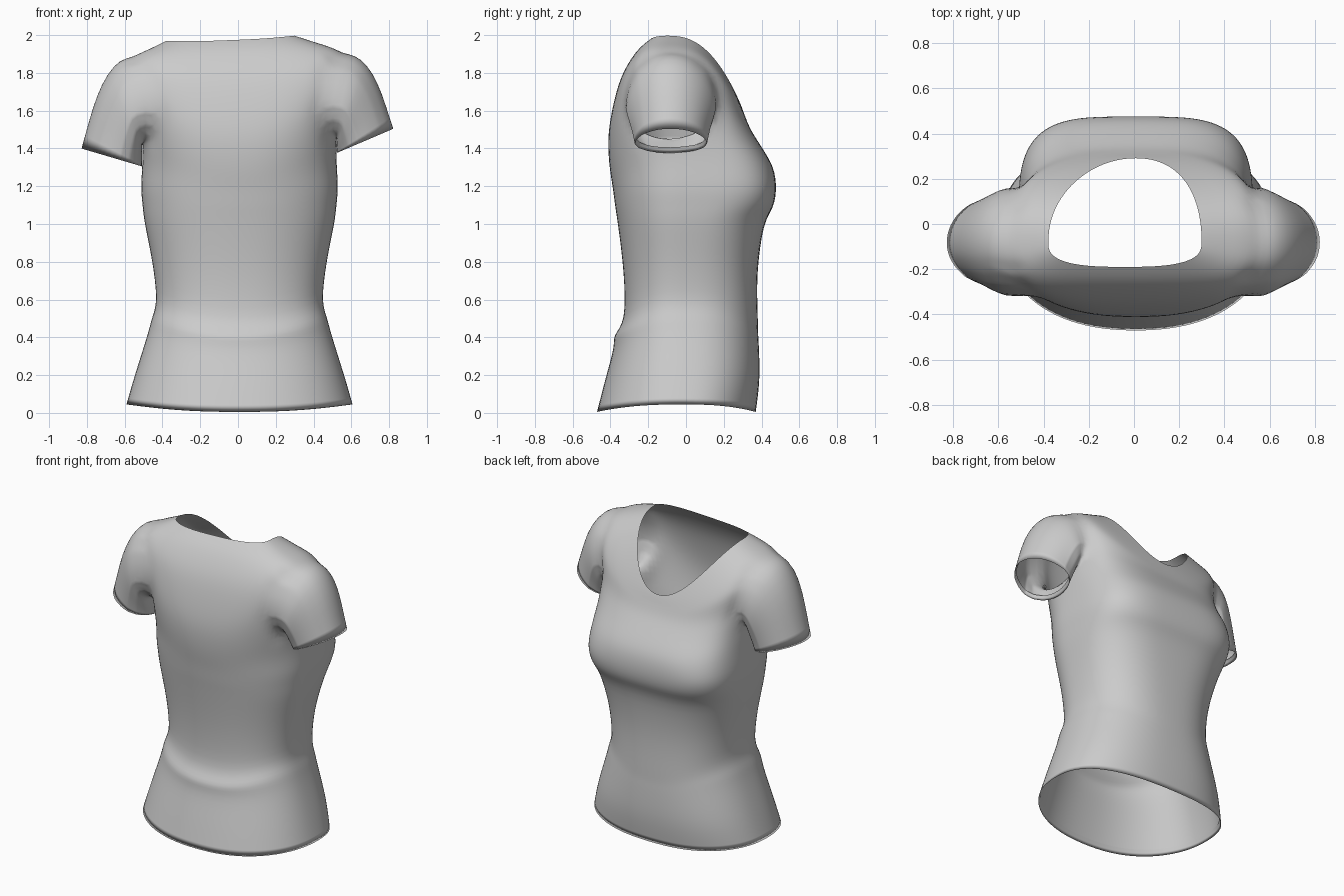
import bpy, bmesh
from math import sin, cos, pi, atan2

cube = bpy.data.objects.get("Cube")
if cube:
    bpy.data.objects.remove(cube)

COLS = 48

# Body sections: half width, back, front, front squareness, side height, dip
BODY = [
    (.6, -.472, .37, 2.4, .045, .04),    # hem
    (.555, -.43, .39, 2.5, .2, .03),
    (.492, -.384, .387, 2.5, .4, .06),
    (.465, -.38, .383, 2.5, .5, .09),
    (.44, -.328, .381, 2.5, .6, .1),     # waist
    (.462, -.33, .378, 2.6, .8, .06),
    (.502, -.36, .412, 3, 1, .01),
    (.514, -.375, .462, 3.5, 1.1, .01),
    (.522, -.388, .478, 3.8, 1.2, .01),  # bust
    (.514, -.405, .462, 3.4, 1.34, .04),
]
# Yoke sections: the same, with separate dips for back and front
YOKE = [
    (.517, -.413, .405, 3, 1.47, .04, .07),
    (.54, -.4, .347, 2.7, 1.64, .08, .15),
    (.58, -.36, .32, 2.5, 1.82, .09, .27),
    (.545, -.31, .307, 2.3, 1.9, .06, .315),
    (.44, -.25, .298, 2.2, 1.945, .02, .335),
    (.34, -.19, .292, 2.1, 1.985, .01, .36),   # neckline
]
# Sleeve sections: outer x and z, inner z, half depth
SLEEVE = [
    (.625, 1.872, 1.42, .24),
    (.69, 1.803, 1.38, .232),
    (.75, 1.682, 1.345, .215),
    (.793, 1.535, 1.325, .2),
    (.83, 1.4, 1.305, .19),
]


def midpoint(rows, i):
    """Smooth section halfway between rows i and i + 1."""
    a, b = rows[max(i - 1, 0)], rows[i]
    c, d = rows[i + 1], rows[min(i + 2, len(rows) - 1)]
    return tuple((9 * (q + r) - p - s) / 16 for p, q, r, s in zip(a, b, c, d))


def power(value, squareness):
    return abs(value) ** (2 / squareness) * (1 if value >= 0 else -1)


def section_ring(bm, row):
    """One closed loop round the body."""
    width, back, front, front_square, height, back_dip, front_dip = row
    upper = min(max((height - 1.3) / .4, 0), 1)
    middle_y = -.02 - .06 * upper
    verts = []
    for k in range(COLS):
        c, s = cos(2 * pi * k / COLS), sin(2 * pi * k / COLS)
        middle_x = .008 - .26 * max(height - 1.8, 0) * (1 - max(s, 0) ** 2)
        if s >= 0:
            square, reach, dip = front_square, front, front_dip
        else:
            square, reach, dip = 2.25 + .6 * upper, back, back_dip
        x = middle_x + width * power(c, square)
        y = middle_y + (reach - middle_y) * abs(power(s, square))
        z = height - dip * abs(s) ** 2.2
        z += .04 * x * upper    # one shoulder is raised
        verts.append(bm.verts.new((x, y, z)))
    return verts


def add_sleeve(bm, crease, side):
    """Open the armhole and loft the sleeve from its edge."""
    left = side > 0
    hole_y, hole_z = -.08, 1.675 if left else 1.655
    radius_y, radius_z = .242, .23

    def polar(p):
        return (p.y - hole_y) / radius_y, (p.z - hole_z) / radius_z

    hole = set()
    for f in bm.faces:
        p = f.calc_center_median()
        u, v = polar(p)
        if p.x * side > .4 and u * u + v * v < 1:
            hole.add(f)
    rim = [e for e in bm.edges if len(hole.intersection(e.link_faces)) == 1]
    bmesh.ops.delete(bm, geom=list(hole), context='FACES')

    # Round the armhole edge
    angle = {}
    for v in {v for e in rim for v in e.verts}:
        u, w = polar(v.co)
        t = angle[v] = atan2(w, u)
        v.co.y = hole_y + radius_y * cos(t)
        v.co.z = hole_z + radius_z * sin(t)

    # The left arm is lifted a little more towards the cuff
    sections = []
    for i, (outer, top, bottom, depth) in enumerate(SLEEVE):
        if left:
            outer -= .006
            top += .025 + .02 * i
            bottom += .03 + .01 * i
        sections.append((outer, top, .52 if left else .508, bottom, depth))
    # Cuff folded inwards
    outer, top, inner, bottom, depth = sections[-1]
    sections.append((outer - .02, top + .025, inner + .01,
                     bottom + .03, depth - .008))

    previous = {v: v for v in angle}
    for i, (outer, top, inner, bottom, depth) in enumerate(sections):
        ring = {}
        for v, t in angle.items():
            f = (1 + sin(t)) / 2
            y = hole_y + depth * cos(t) * (1 - .16 * sin(t))
            ring[v] = bm.verts.new((side * (inner + (outer - inner) * f), y,
                                    bottom + (top - bottom) * f))
        for e in rim:
            a, b = e.verts
            bm.faces.new((previous[a], previous[b], ring[b], ring[a]))
            if i == len(SLEEVE) - 1:
                bm.edges.get((ring[a], ring[b]))[crease] = 1
        previous = ring


# Body loft from the hem to the neckline, with the hem folded inwards
sections = [row + row[-1:] for row in BODY] + YOKE
width, back, front, square, height, *dips = sections[0]
rows = [(width - .012, back + .014, front - .01, square, height + .04, *dips),
        sections[0]]
for i in range(len(sections) - 1):
    rows += [midpoint(sections, i), sections[i + 1]]

bm = bmesh.new()
crease = bm.edges.layers.float.new("crease_edge")
rings = [section_ring(bm, row) for row in rows]
for low, high in zip(rings, rings[1:]):
    for k in range(COLS):
        j = (k + 1) % COLS
        bm.faces.new((low[k], low[j], high[j], high[k]))
hem = rings[1]
for k in range(COLS):
    bm.edges.get((hem[k - 1], hem[k]))[crease] = 1

# Sleeves
for side in (-1, 1):
    add_sleeve(bm, crease, side)
bmesh.ops.recalc_face_normals(bm, faces=bm.faces)

mesh = bpy.data.meshes.new("shirt")
bm.to_mesh(mesh)
bm.free()
shirt = bpy.data.objects.new("shirt", mesh)
bpy.context.collection.objects.link(shirt)

# Cloth colour
cloth = bpy.data.materials.new("grey cloth")
cloth.use_nodes = True
grey = (.6, .6, .6, 1)
cloth.diffuse_color = grey
shader = next(n for n in cloth.node_tree.nodes if n.type == 'BSDF_PRINCIPLED')
shader.inputs["Base Color"].default_value = grey
mesh.materials.append(cloth)

# Smooth surface
smooth = shirt.modifiers.new("smooth", 'SUBSURF')
smooth.levels = smooth.render_levels = 1
for face in mesh.polygons:
    face.use_smooth = True
